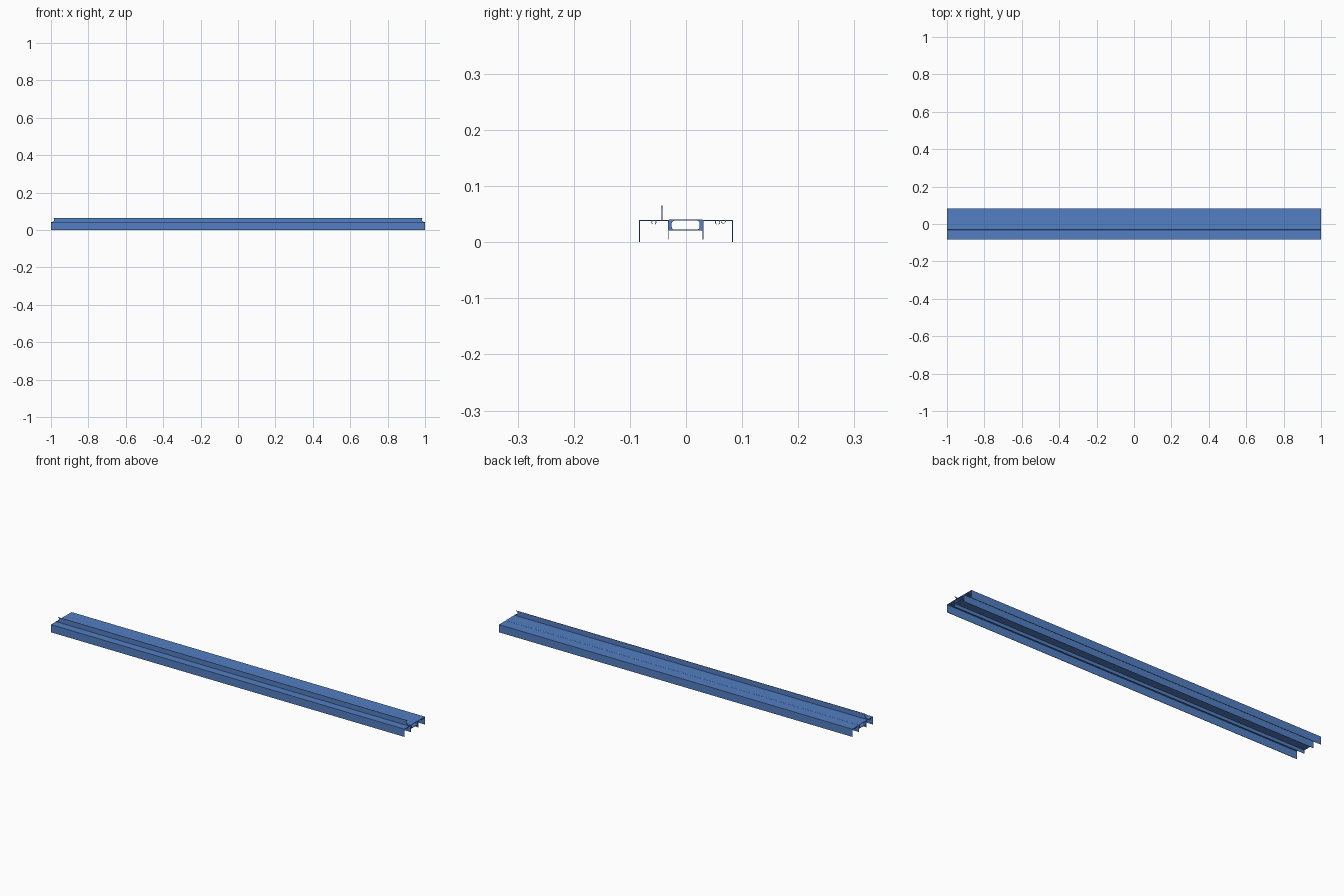
import bpy, bmesh
from math import sin, cos, radians

HALF = 1.0      # half length of the rail
T = 0.0016      # sheet thickness
TOP = 0.0395    # upper face of the deck

cube = bpy.data.objects.get("Cube")
if cube:
    bpy.data.objects.remove(cube, do_unlink=True)

blue = bpy.data.materials.new("blue_metal")
blue.use_nodes = True
COLOUR = (0.085, 0.21, 0.54, 1)
blue.diffuse_color = COLOUR
blue.node_tree.nodes["Principled BSDF"].inputs["Base Color"].default_value = COLOUR


def finish(name, bm):
    bmesh.ops.recalc_face_normals(bm, faces=bm.faces)
    mesh = bpy.data.meshes.new(name)
    bm.to_mesh(mesh)
    bm.free()
    mesh.materials.append(blue)
    obj = bpy.data.objects.new(name, mesh)
    bpy.context.collection.objects.link(obj)
    return obj


def extrude(name, outline):
    """Solid bar along x from a (y, z) outline."""
    bm = bmesh.new()
    face = bm.faces.new([bm.verts.new((-HALF, y, z)) for y, z in outline])
    new = bmesh.ops.extrude_face_region(bm, geom=[face])["geom"]
    moved = [v for v in new if isinstance(v, bmesh.types.BMVert)]
    bmesh.ops.translate(bm, verts=moved, vec=(2 * HALF, 0, 0))
    return finish(name, bm)


def plate(name, y0, y1, z0, z1):
    return extrude(name, [(y0, z0), (y1, z0), (y1, z1), (y0, z1)])


def arc(cy, cz, r, start, end, n=6):
    angles = [radians(start + (end - start) * i / n) for i in range(n + 1)]
    return [(cy + r * cos(a), cz + r * sin(a)) for a in angles]


def curved_lip(name, cy, cz, r, start, end):
    inner = arc(cy, cz, r - 0.0012, start, end)
    return extrude(name, arc(cy, cz, r, start, end) + inner[::-1])


def rounded_box(y0, y1, z0, z1, r):
    corners = ((y1 - r, z1 - r, 0), (y0 + r, z1 - r, 90),
               (y0 + r, z0 + r, 180), (y1 - r, z0 + r, 270))
    return [p for cy, cz, a in corners for p in arc(cy, cz, r, a, a + 90, 5)]


# Deck and outer flanges
plate("front_deck", -0.0835, -0.032, TOP - T, TOP)
plate("rear_deck", 0.03, 0.0835, TOP - T, TOP)
plate("front_flange", -0.0835, -0.0835 + T, 0, TOP - T)
plate("rear_flange", 0.0835 - T, 0.0835, 0, TOP - T)

# Inner webs under the hollow core
plate("front_web", -0.0325, -0.0325 + T, 0.005, TOP)
plate("rear_web", 0.0295, 0.0295 + T, 0.005, TOP)

# Hollow core: rounded tube with thick sides
rings = (rounded_box(-0.0315, 0.0305, 0.0205, 0.0405, 0.003),
         rounded_box(-0.0255, 0.0245, 0.0225, 0.0385, 0.005))
bm = bmesh.new()
loops = [[bm.verts.new((x, y, z)) for y, z in ring]
         for ring in rings for x in (-HALF, HALF)]
for a, b in ((0, 1), (1, 3), (3, 2), (2, 0)):
    for i in range(len(loops[a])):
        j = (i + 1) % len(loops[a])
        bm.faces.new((loops[a][i], loops[a][j], loops[b][j], loops[b][i]))
finish("hollow_core", bm)

# Screw channels below the deck, each a pair of curved lips
for label, cy in (("front", -0.0573), ("rear", 0.0563)):
    curved_lip(label + "_channel_lip_a", cy, 0.0355, 0.0045, -60, 60)
    curved_lip(label + "_channel_lip_b", cy, 0.0355, 0.0045, 120, 240)
curved_lip("rear_hook", 0.0665, 0.0375, 0.0045, 180, 360)

# Upright fin with notched ends
bm = bmesh.new()
end = [(HALF, TOP - T), (HALF, 0.043), (0.986, 0.046), (0.982, 0.06), (0.991, 0.0655)]
outline = end + [(-x, z) for x, z in reversed(end)]
face = bm.faces.new([bm.verts.new((x, -0.0435, z)) for x, z in outline])
new = bmesh.ops.extrude_face_region(bm, geom=[face])["geom"]
bmesh.ops.translate(bm, verts=[v for v in new if isinstance(v, bmesh.types.BMVert)],
                    vec=(0, T, 0))
finish("upright_fin", bm)
